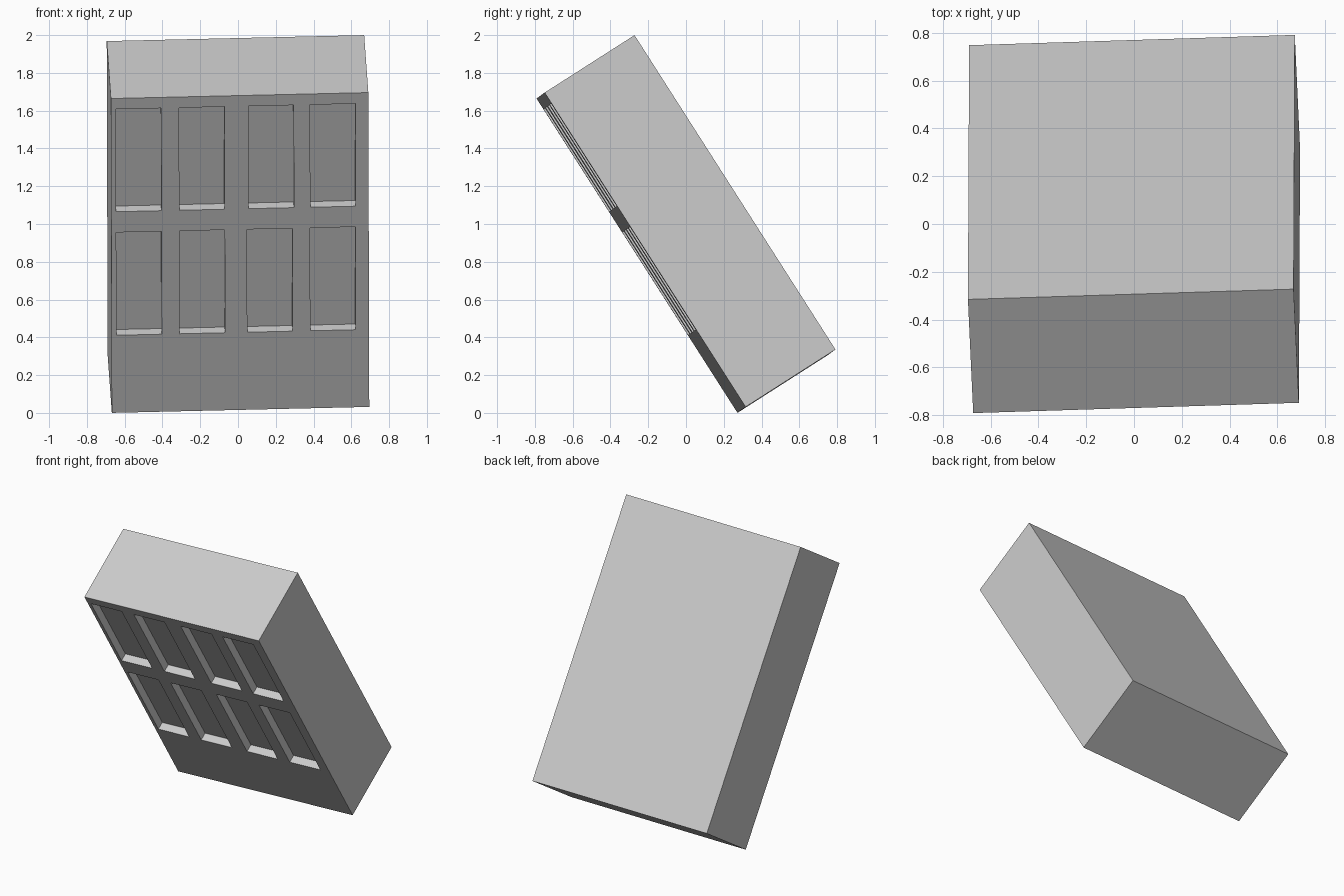
import bpy, bmesh
from mathutils import Matrix, Vector

cube = bpy.data.objects.get("Cube")
if cube:
    bpy.data.objects.remove(cube, do_unlink=True)

WIDTH, DEPTH, HEIGHT = 1.364, 0.565, 1.975
RECESS = 0.056

# One plain grey for everything
grey = bpy.data.materials.new("light_grey")
grey.use_nodes = True
colour = (0.6, 0.6, 0.6, 1)
grey.diffuse_color = colour
grey.node_tree.nodes["Principled BSDF"].inputs["Base Color"].default_value = colour


def add_box(bm, low, high):
    low, high = Vector(low), Vector(high)
    size = Matrix.Diagonal((*(high - low), 1))
    bmesh.ops.create_cube(bm, size=1, matrix=Matrix.Translation((low + high) / 2) @ size)


def make_object(name, boxes):
    bm = bmesh.new()
    for low, high in boxes:
        add_box(bm, low, high)
    mesh = bpy.data.meshes.new(name)
    bm.to_mesh(mesh)
    bm.free()
    mesh.materials.append(grey)
    obj = bpy.data.objects.new(name, mesh)
    bpy.context.collection.objects.link(obj)
    return obj


# Leaning frame: depth and height directions, width follows from them
up = Vector((-0.0025, -0.5385, 0.8424)).normalized()
back = Vector((-0.039, 0.844, 0.535))
side = back.cross(up).normalized()
back = up.cross(side)
lean = Matrix((side, back, up)).transposed().to_4x4()
lean.translation = (0, 0, 1)

# Solid slab block
block = make_object("building_block", [
    ((-WIDTH / 2, -DEPTH / 2, -HEIGHT / 2), (WIDTH / 2, DEPTH / 2, HEIGHT / 2))])

# Two rows of four window recesses: (bottom, top, left edges)
rows = [(0.487, 1.133, (0.026, 0.361, 0.719, 1.053)),
        (1.263, 1.907, (0.026, 0.361, 0.728, 1.055))]
front = -DEPTH / 2
holes = []
for bottom, top, lefts in rows:
    for left in lefts:
        x = left - WIDTH / 2
        holes.append(((x, front - 0.1, bottom - HEIGHT / 2),
                      (x + 0.24, front + RECESS, top - HEIGHT / 2)))
cutter = make_object("window_cutter", holes)
cutter.hide_render = True

# Cut the windows, then drop the cutter
cut = block.modifiers.new("windows", 'BOOLEAN')
cut.operation = 'DIFFERENCE'
cut.solver = 'EXACT'
cut.object = cutter
bpy.context.view_layer.objects.active = block
bpy.ops.object.modifier_apply(modifier=cut.name)
bpy.data.objects.remove(cutter, do_unlink=True)

block.matrix_world = lean
